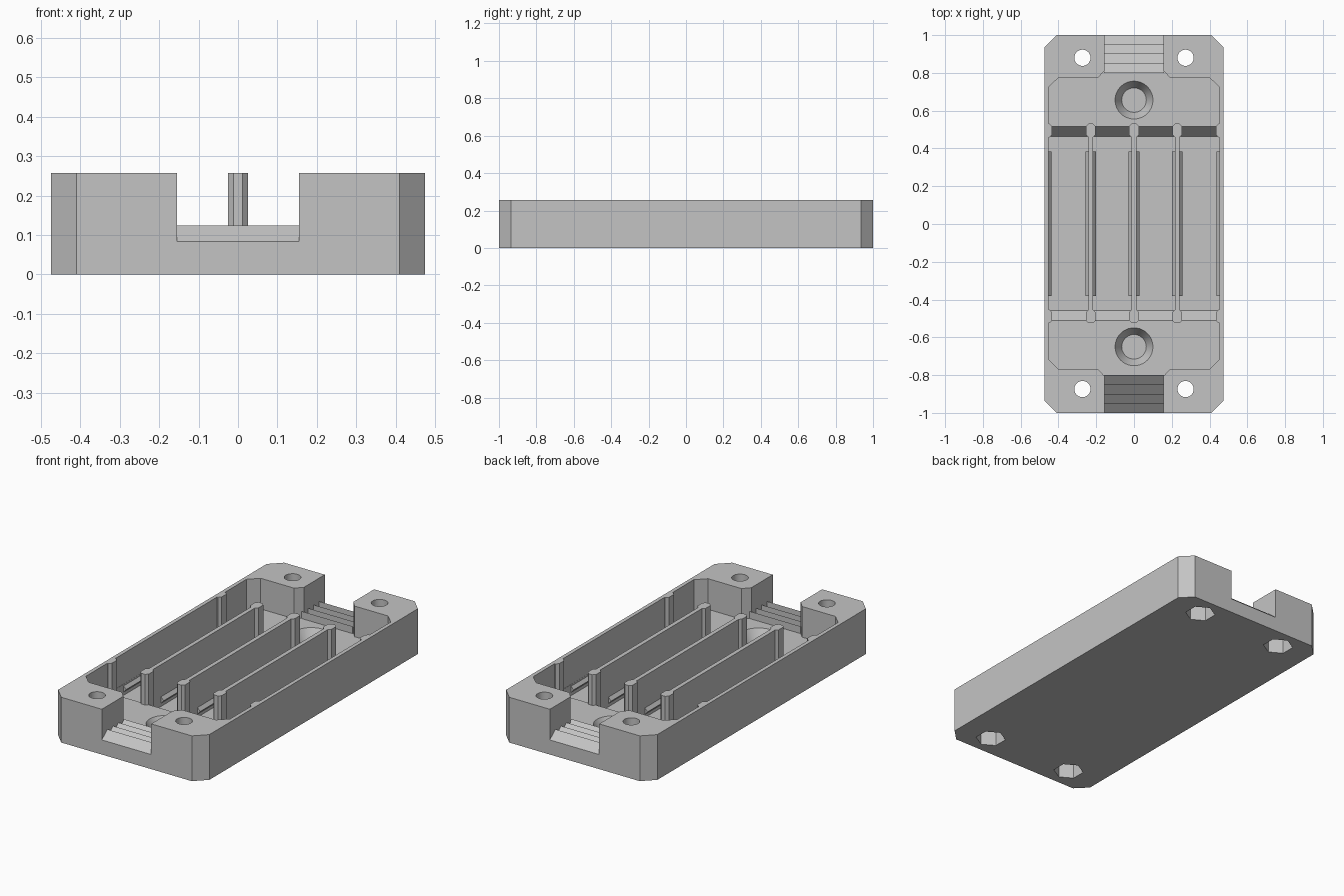
import bpy, bmesh, math
from mathutils import Vector

old = bpy.data.objects.get("Cube")
if old:
    bpy.data.objects.remove(old, do_unlink=True)

grey = bpy.data.materials.new("plain grey")
grey.use_nodes = True
grey.diffuse_color = (0.55, 0.55, 0.55, 1)
grey.node_tree.nodes["Principled BSDF"].inputs["Base Color"].default_value = (0.55, 0.55, 0.55, 1)

TOP, FLOOR, DEEP = 0.257, 0.083, 0.02
INNER = 0.453          # half width of the cavity
MID = 0.003            # centre of the inner layout along y


def add_object(name, bm):
    bmesh.ops.recalc_face_normals(bm, faces=bm.faces)
    mesh = bpy.data.meshes.new(name)
    bm.to_mesh(mesh)
    bm.free()
    mesh.materials.append(grey)
    obj = bpy.data.objects.new(name, mesh)
    bpy.context.collection.objects.link(obj)
    return obj


def prism(name, outline, axis, lo, hi):
    """Extrude a 2D outline along x (outline is y, z), y (x, z) or z (x, y)."""
    place = {"x": lambda a, b: (lo, a, b), "y": lambda a, b: (a, lo, b), "z": lambda a, b: (a, b, lo)}[axis]
    bm = bmesh.new()
    face = bm.faces.new([bm.verts.new(place(a, b)) for a, b in outline])
    verts = [e for e in bmesh.ops.extrude_face_region(bm, geom=[face])["geom"] if isinstance(e, bmesh.types.BMVert)]
    step = Vector([(hi - lo) * (axis == k) for k in "xyz"])
    bmesh.ops.translate(bm, verts=verts, vec=step)
    return add_object(name, bm)


def ring(x, y, r, sides, turn=0):
    return [(x + r * math.cos(turn + math.tau * i / sides), y + r * math.sin(turn + math.tau * i / sides))
            for i in range(sides)]


def chamfered(x, y, hx, hy, c):
    return [(x + hx, y - hy + c), (x + hx, y + hy - c), (x + hx - c, y + hy), (x - hx + c, y + hy),
            (x - hx, y + hy - c), (x - hx, y - hy + c), (x - hx + c, y - hy), (x + hx - c, y - hy)]


def cut(target, cutter):
    cutter.hide_render = True
    mod = target.modifiers.new("cut", "BOOLEAN")
    mod.operation, mod.solver, mod.object = "DIFFERENCE", "EXACT", cutter
    bpy.ops.object.select_all(action="DESELECT")
    bpy.context.view_layer.objects.active = target
    target.select_set(True)
    bpy.ops.object.modifier_apply(modifier=mod.name)
    bpy.data.objects.remove(cutter, do_unlink=True)


# Outer block with chamfered corners
tray = prism("tray", chamfered(0, 0, 0.475, 1, 0.065), "z", 0, TOP)

# Cavity with open slots at both ends
quarter = [(INNER, 0.72), (0.4, 0.772), (0.19, 0.772), (0.155, 0.81), (0.155, 1.1)]
back = quarter + [(-x, y) for x, y in reversed(quarter)]
outline = [(x, y + MID) for x, y in back] + [(-x, MID - y) for x, y in back]
cut(tray, prism("cavity_cutter", outline, "z", FLOOR, 0.4))

# Deeper middle bay with a ramp at each end
bay = [(-0.46, DEEP), (0.46, DEEP), (0.528, 0.1), (-0.528, 0.1)]
cut(tray, prism("bay_cutter", [(y + MID, z) for y, z in bay], "x", -0.452, 0.452))

for s in (-1, 1):
    # Conical dimple in each raised floor
    bm = bmesh.new()
    bmesh.ops.create_cone(bm, cap_ends=True, segments=40, radius1=0.065, radius2=0.1 + 0.035 * 0.6,
                          depth=0.1)
    bmesh.ops.translate(bm, verts=bm.verts, vec=(0, MID + s * 0.653, DEEP + 0.05))
    cut(tray, add_object("dimple_cutter", bm))
    # Corner bolt holes with hexagonal nut pockets underneath
    for x in (-0.273, 0.273):
        y = MID + s * 0.877
        cut(tray, prism("bolt_cutter", ring(x, y, 0.043, 32), "z", -0.1, 0.4))
        cut(tray, prism("nut_cutter", ring(x, y, 0.08, 6, math.pi / 6), "z", -0.1, 0.1))
bpy.ops.object.shade_smooth_by_angle(angle=math.radians(30))

# Sawtooth grip in each slot
for s, end in ((-1, "front"), (1, "back")):
    for i in range(4):
        y = 1 - 0.05 * i
        tooth = [(s * y, FLOOR), (s * (y - 0.05), 0.124), (s * (y - 0.05), FLOOR - 0.01), (s * y, FLOOR - 0.01)]
        prism(f"{end}_grip_tooth_{i + 1}", tooth, "x", -0.16, 0.16)

# Dividers between the bays
for i, x in enumerate((-0.229, 0, 0.229)):
    wall = [(x - 0.012, DEEP - 0.005), (x + 0.012, DEEP - 0.005), (x + 0.012, TOP), (x - 0.012, TOP)]
    prism(f"divider_{i + 1}", wall, "y", MID - 0.48, MID + 0.48)

# Posts at the divider ends and along the side walls
for s, end in ((-1, "front"), (1, "back")):
    for i, x in enumerate((-0.452, -0.229, 0, 0.229, 0.452)):
        half = 0.018 if abs(x) > 0.4 else 0.026
        prism(f"{end}_post_{i + 1}", chamfered(x, MID + s * 0.492, half, 0.036, 0.014), "z", DEEP - 0.005, TOP)

# Low retaining ridges on both sides of every bay
for i, x in enumerate((-0.229, 0, 0.229)):
    for s, side in ((-1, "right"), (1, "left")):
        base = x + s * 0.011
        prism(f"divider_{i + 1}_{side}_ridge", [(base, 0.036), (base + s * 0.017, 0.056), (base, 0.076)],
              "y", -0.38, 0.385)
for s, side in ((-1, "right"), (1, "left")):
    base = s * (INNER + 0.001)
    prism(f"{side}_wall_ridge", [(base, 0.036), (base - s * 0.017, 0.056), (base, 0.076)], "y", -0.38, 0.385)
